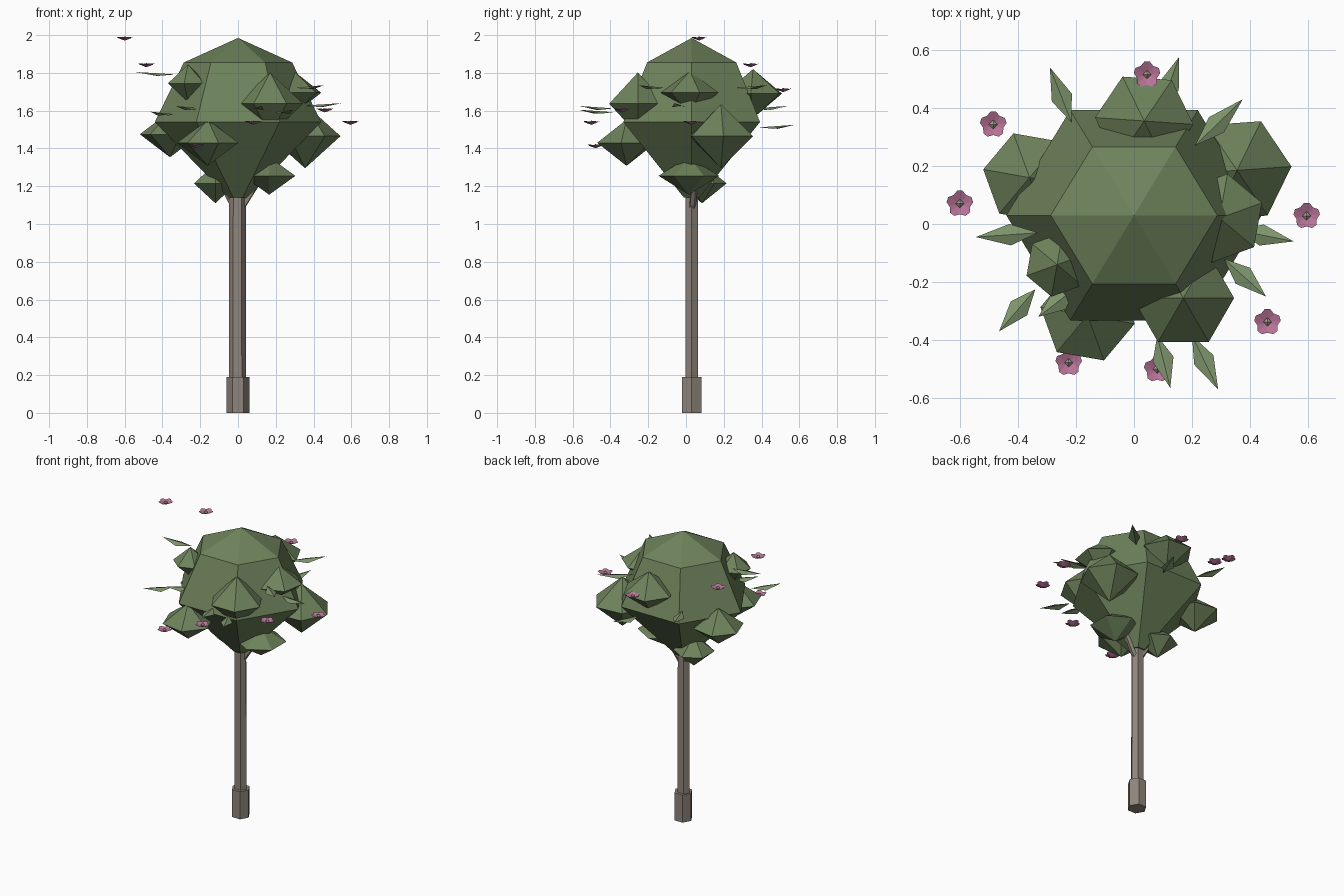
import bpy, bmesh
from math import pi, sin, cos, radians
from mathutils import Vector

if "Cube" in bpy.data.objects:
    bpy.data.objects.remove(bpy.data.objects["Cube"])


def material(name, rgb):
    m = bpy.data.materials.new(name)
    m.diffuse_color = (*rgb, 1)
    m.use_nodes = True
    m.node_tree.nodes["Principled BSDF"].inputs["Base Color"].default_value = m.diffuse_color
    return m


BARK = material("bark", (0.28, 0.24, 0.20))
LEAF = material("foliage", (0.155, 0.225, 0.105))
LEAF2 = material("leaf", (0.21, 0.30, 0.15))
PINK = material("petal", (0.48, 0.17, 0.31))
CORE = material("flower_core", (0.40, 0.36, 0.30))


def make(name, verts, faces, mat, loc=(0, 0, 0)):
    me = bpy.data.meshes.new(name)
    me.from_pydata([tuple(v) for v in verts], [], faces)
    bm = bmesh.new()
    bm.from_mesh(me)
    bmesh.ops.recalc_face_normals(bm, faces=bm.faces)
    bm.to_mesh(me)
    bm.free()
    me.materials.append(mat)
    ob = bpy.data.objects.new(name, me)
    ob.location = loc
    bpy.context.collection.objects.link(ob)
    return ob


def lathe(name, profile, sides, mat, loc=(0, 0, 0), turn=0.0, squash=1.0):
    """Faceted solid from (radius, z) pairs; radius 0 makes a point."""
    verts, rings, faces = [], [], []
    for r, z in profile:
        n = 1 if r == 0 else sides
        rings.append([len(verts) + i for i in range(n)])
        for i in range(n):
            a = radians(turn) + 2 * pi * i / sides
            verts.append((r * cos(a), squash * r * sin(a), z))
    for lo, hi in zip(rings, rings[1:]):
        for i in range(sides):
            j = (i + 1) % sides
            if len(lo) == 1:
                faces.append((lo[0], hi[i], hi[j]))
            elif len(hi) == 1:
                faces.append((lo[i], lo[j], hi[0]))
            else:
                faces.append((lo[i], lo[j], hi[j], hi[i]))
    for ring in (rings[0], rings[-1]):
        if len(ring) > 1:
            faces.append(tuple(ring))
    return make(name, verts, faces, mat, loc)


# Trunk and its thicker foot
lathe("trunk_foot", [(0.06, 0), (0.06, 0.19)], 6, BARK, (0, 0.03, 0))
lathe("trunk", [(0.046, 0.15), (0.044, 1.2)], 6, BARK, (-0.003, 0.03, 0), 0, 0.85)

# Short forks under the crown
for i, end in enumerate([(0.13, 0.05, 1.26), (-0.11, 0.07, 1.26)]):
    start = Vector((0, 0.03, 1.06))
    d = Vector(end) - start
    b = lathe(f"branch_{i + 1}", [(0.02, 0), (0.016, d.length)], 5, BARK, start)
    b.rotation_euler = d.to_track_quat('Z', 'Y').to_euler()

# Main crown
lathe("crown", [(0.05, 1.14), (0.44, 1.54), (0.287, 1.855), (0, 1.985)], 6, LEAF,
      (0, 0.03, 0), 0, 0.95)

# Foliage clumps: x, y, z, radius, half height, turn
clumps = [
    (0.355, 0.185, 1.465, 0.188, 0.17, 4),
    (-0.16, -0.315, 1.43, 0.165, 0.122, -10),
    (-0.36, 0.16, 1.475, 0.162, 0.122, -10),
    (0.17, -0.255, 1.637, 0.175, 0.165, 0),
    (0.035, 0.355, 1.69, 0.17, 0.13, -4),
    (-0.265, -0.14, 1.745, 0.112, 0.1, 20),
    (0.165, 0.015, 1.255, 0.16, 0.1, 30),
    (-0.12, 0.085, 1.215, 0.13, 0.105, 30),
    (0.295, 0.02, 1.695, 0.155, 0.115, 20),
]
for i, (x, y, z, r, h, t) in enumerate(clumps):
    lathe(f"foliage_clump_{i + 1}", [(0, -h), (r, 0), (0, h)], 6, LEAF, (x, y, z), t)

# Loose folded leaves: base x, y, tip x, y, height
leaves = [
    (-0.215, 0.35, -0.29, 0.54, 1.62),
    (0.09, 0.39, 0.155, 0.575, 1.52),
    (0.21, 0.27, 0.375, 0.43, 1.73),
    (-0.33, -0.03, -0.545, -0.045, 1.80),
    (0.35, -0.02, 0.55, -0.06, 1.635),
    (0.31, -0.12, 0.455, -0.25, 1.73),
    (-0.34, -0.225, -0.465, -0.37, 1.59),
    (-0.2, -0.22, -0.33, -0.32, 1.62),
    (0.08, -0.385, 0.125, -0.565, 1.62),
    (0.2, -0.385, 0.29, -0.57, 1.60),
]
for i, (bx, by, tx, ty, z) in enumerate(leaves):
    base, tip = Vector((bx, by, z - 0.008)), Vector((tx, ty, z + 0.005))
    mid = base.lerp(tip, 0.45)
    side = (tip - base).cross(Vector((0, 0, 1))).normalized() * 0.037
    drop = Vector((0, 0, 0.014))
    make(f"leaf_{i + 1}", [base, mid + side - drop, tip, mid - side - drop],
         [(0, 1, 2), (0, 2, 3)], LEAF2)

# Flowers: five overlapping cupped petals round a small faceted core
flowers = [
    (0.045, 0.515, 1.71), (-0.485, 0.343, 1.842), (-0.6, 0.07, 1.983),
    (0.595, 0.028, 1.537), (0.46, -0.338, 1.603), (-0.225, -0.478, 1.413),
    (0.08, -0.5, 1.537),
]
for n, loc in enumerate(flowers):
    verts, faces = [], []
    for k in range(5):
        a, s = 2 * pi * k / 5 + pi / 2, len(verts)
        verts.append((0, 0, -0.012))
        for da, r, z in ((-0.7, 0.036, 0.004), (-0.2, 0.046, 0.008),
                         (0.2, 0.046, 0.008), (0.7, 0.036, 0.001)):
            verts.append((r * cos(a + da), r * sin(a + da), z))
        faces += [(s, s + 1, s + 2), (s, s + 2, s + 3), (s, s + 3, s + 4)]
    make(f"flower_{n + 1}_petals", verts, faces, PINK, loc)
    lathe(f"flower_{n + 1}_core", [(0, -0.012), (0.015, 0), (0, 0.011)], 4, CORE, loc)
